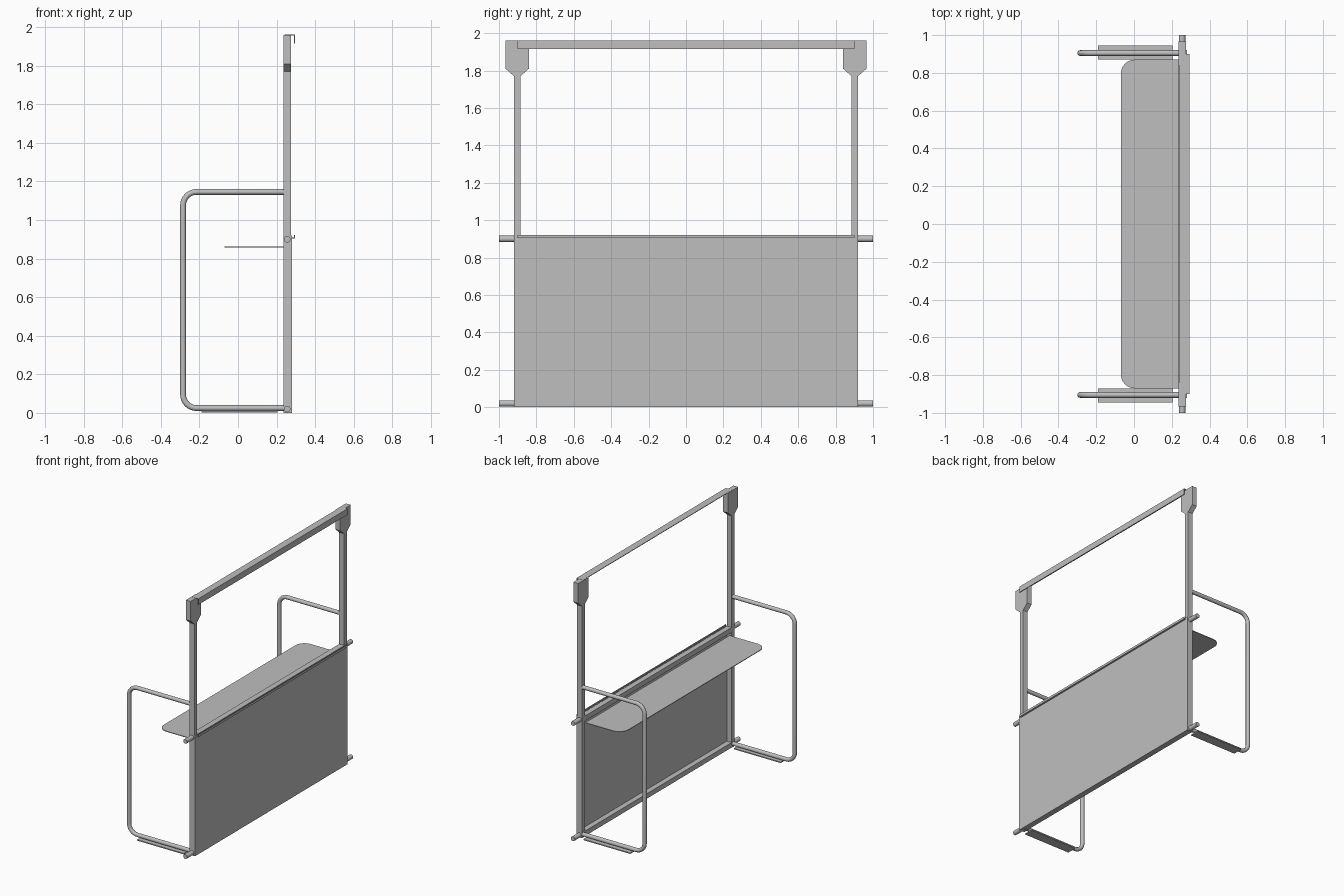
import bpy, bmesh, math
from mathutils import Vector

cube = bpy.data.objects.get("Cube")
if cube:
    bpy.data.objects.remove(cube, do_unlink=True)

grey = bpy.data.materials.new("plain grey")
grey.use_nodes = True
colour = (0.52, 0.52, 0.52, 1)
grey.diffuse_color = colour
grey.node_tree.nodes["Principled BSDF"].inputs["Base Color"].default_value = colour


def finish(name, bm, smooth=False):
    bmesh.ops.recalc_face_normals(bm, faces=bm.faces)
    mesh = bpy.data.meshes.new(name)
    bm.to_mesh(mesh)
    bm.free()
    mesh.materials.append(grey)
    obj = bpy.data.objects.new(name, mesh)
    bpy.context.collection.objects.link(obj)
    if smooth:
        bpy.ops.object.select_all(action="DESELECT")
        obj.select_set(True)
        bpy.context.view_layer.objects.active = obj
        bpy.ops.object.shade_smooth_by_angle(angle=math.radians(40))
    return obj


def prism(name, points, offset):
    """Extrude a closed outline along an offset."""
    bm = bmesh.new()
    face = bm.faces.new([bm.verts.new(p) for p in points])
    ext = bmesh.ops.extrude_face_region(bm, geom=[face])
    moved = [g for g in ext["geom"] if isinstance(g, bmesh.types.BMVert)]
    bmesh.ops.translate(bm, verts=moved, vec=offset)
    return finish(name, bm)


def box(name, x, y, z):
    outline = [(x[0], y[0], z[0]), (x[1], y[0], z[0]), (x[1], y[1], z[0]), (x[0], y[1], z[0])]
    return prism(name, outline, (0, 0, z[1] - z[0]))


def arc(cx, cy, r, start, end, steps=8):
    return [(cx + r * math.cos(math.radians(start + (end - start) * i / steps)),
             cy + r * math.sin(math.radians(start + (end - start) * i / steps)))
            for i in range(steps + 1)]


def tube(name, path, radius, sides=16):
    """Sweep a circle along a path lying in a plane of constant y, or along y."""
    bm = bmesh.new()
    pts = [Vector(p) for p in path]
    rings = []
    for i, p in enumerate(pts):
        a = (p - pts[i - 1]).normalized() if i else Vector()
        b = (pts[i + 1] - p).normalized() if i < len(pts) - 1 else Vector()
        t = (a + b).normalized()
        u = Vector((0, 0, 1)) if abs(t.y) > 0.9 else Vector((0, 1, 0))
        v = t.cross(u)
        rings.append([bm.verts.new(p + radius * (u * math.cos(k * math.tau / sides)
                                                 + v * math.sin(k * math.tau / sides)))
                      for k in range(sides)])
    for r, s in zip(rings, rings[1:]):
        for k in range(sides):
            n = (k + 1) % sides
            bm.faces.new((r[k], r[n], s[n], s[k]))
    bm.faces.new(rings[0])
    bm.faces.new(rings[-1])
    return finish(name, bm, True)


BACK, FRONT = 0.235, 0.275
MID = (BACK + FRONT) / 2

# Parts repeated at each end
for side, s in (("left", 1), ("right", -1)):
    box(side + "_post", (BACK, FRONT), sorted((s * 0.885, s * 0.92)), (0, 1.78))

    # Widened post head with tapered neck
    head = [(0.84, 1.96), (0.965, 1.96), (0.965, 1.81), (0.92, 1.77), (0.885, 1.77), (0.84, 1.81)]
    prism(side + "_post_head", [(BACK, s * y, z) for y, z in head], (FRONT - BACK, 0, 0))

    # Bent tube support with a flat foot
    loop = ([(BACK + 0.01, 1.146)] + arc(-0.215, 1.076, 0.07, 90, 180)
            + arc(-0.215, 0.095, 0.07, 180, 270) + [(BACK + 0.01, 0.025)])
    tube(side + "_support_loop", [(x, s * 0.905, z) for x, z in loop], 0.015)
    box(side + "_foot_plate", (-0.19, 0.205), sorted((s * 0.87, s * 0.945)), (0.003, 0.011))

    # Round pins sticking out of the posts
    for level, z in (("lower", 0.02), ("upper", 0.9)):
        tube(side + "_" + level + "_pin", [(MID, s * 0.9, z), (MID, s, z)], 0.017)

# Horizontal rails and front panel
for level, z in (("lower", 0.002), ("upper", 0.88)):
    box(level + "_rail", (BACK, FRONT), (-0.886, 0.886), (z, z + 0.038))
box("front_panel", (FRONT, 0.281), (-0.92, 0.92), (0, 0.92))

# Thin angle strips: top beam and panel lip
beam = [(0.24, 1.957), (0.24, 1.961), (0.295, 1.961), (0.295, 1.915), (0.291, 1.915), (0.291, 1.957)]
prism("top_angle_beam", [(x, -0.9, z) for x, z in beam], (0, 1.8, 0))
lip = [(0.278, 0.905), (0.295, 0.905), (0.295, 0.922), (0.291, 0.922), (0.291, 0.909), (0.278, 0.909)]
prism("panel_lip", [(x, -0.9, z) for x, z in lip], (0, 1.8, 0))

# Shelf with rounded outer corners
R = 0.075
shelf = ([(0.24, 0.87)] + arc(-0.07 + R, 0.87 - R, R, 90, 180)
         + arc(-0.07 + R, -0.87 + R, R, 180, 270) + [(0.24, -0.87)])
prism("shelf", [(x, y, 0.857) for x, y in shelf], (0, 0, 0.005))
